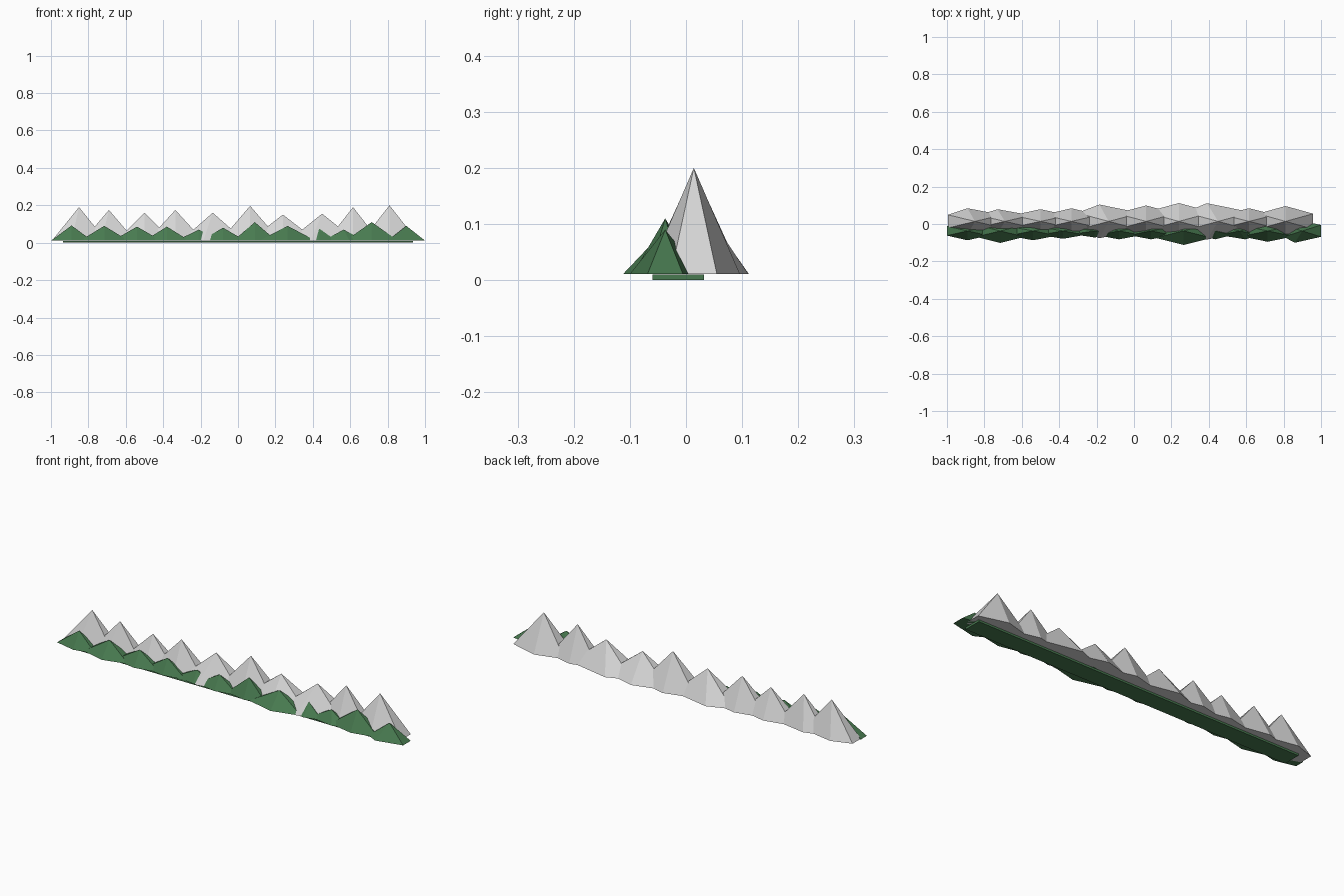
import bpy
import bmesh
from math import cos, sin, radians

cube = bpy.data.objects.get("Cube")
if cube:
    bpy.data.objects.remove(cube, do_unlink=True)


def make_material(name, colour):
    material = bpy.data.materials.new(name)
    material.use_nodes = True
    material.diffuse_color = colour
    shader = material.node_tree.nodes["Principled BSDF"]
    shader.inputs["Base Color"].default_value = colour
    shader.inputs["Roughness"].default_value = 0.9
    return material


rock_grey = make_material("rock grey", (0.67, 0.67, 0.67, 1))
hill_green = make_material("hill green", (0.065, 0.195, 0.08, 1))
FLOOR = 0.011


def finish(name, bm, material):
    bmesh.ops.recalc_face_normals(bm, faces=bm.faces)
    mesh = bpy.data.meshes.new(name)
    bm.to_mesh(mesh)
    bm.free()
    mesh.materials.append(material)
    obj = bpy.data.objects.new(name, mesh)
    bpy.context.collection.objects.link(obj)
    return obj


def add_peak(name, x, y, height, half_width, depth, skew, material):
    """Six-sided peak with flat ends; skew slides the front and back corners."""
    bm = bmesh.new()
    ring = []
    for step in range(6):
        angle = radians(30 + 60 * step)
        px = half_width * cos(angle) / cos(radians(30))
        if step in (1, 4):
            px += skew
        ring.append(bm.verts.new((x + px, y + depth * sin(angle), FLOOR)))
    apex = bm.verts.new((x, y, height))
    bm.faces.new(ring)
    for a, b in zip(ring, ring[1:] + ring[:1]):
        bm.faces.new((a, b, apex))
    return finish(name, bm, material)


# Rear range of grey mountains: x, height, half width, depth, skew
mountains = [
    (-0.85, 0.19, 0.145, 0.07, -0.04),
    (-0.69, 0.175, 0.14, 0.065, -0.04),
    (-0.5, 0.16, 0.15, 0.065, 0),
    (-0.335, 0.175, 0.15, 0.07, 0),
    (-0.135, 0.16, 0.17, 0.09, -0.05),
    (0.065, 0.197, 0.16, 0.085, 0),
    (0.24, 0.15, 0.18, 0.098, 0),
    (0.45, 0.155, 0.18, 0.097, -0.06),
    (0.615, 0.19, 0.14, 0.07, 0),
    (0.81, 0.2, 0.148, 0.082, 0),
]
for i, (x, height, width, depth, skew) in enumerate(mountains):
    add_peak(f"mountain_{i + 1}", x, 0.014, height, width, depth, skew, rock_grey)

# Front range of green hills: x, height, half width, depth, skew
hills = [
    (-0.89, 0.092, 0.11, 0.05, 0),
    (-0.715, 0.09, 0.13, 0.064, 0),
    (-0.54, 0.086, 0.13, 0.05, 0),
    (-0.38, 0.086, 0.12, 0.042, 0),
    (-0.21, 0.07, 0.12, 0.035, 0),
    (-0.08, 0.08, 0.12, 0.045, 0),
    (0.09, 0.11, 0.115, 0.045, 0),
    (0.265, 0.09, 0.15, 0.075, 0),
    (0.435, 0.075, 0.09, 0.045, 0),
    (0.565, 0.07, 0.11, 0.045, 0.03),
    (0.715, 0.11, 0.14, 0.058, 0),
    (0.9, 0.09, 0.1, 0.063, -0.04),
]
for i, (x, height, width, depth, skew) in enumerate(hills):
    add_peak(f"hill_{i + 1}", x, -0.037, height, width, depth, skew, hill_green)

# Thin ground strip under both ranges
bm = bmesh.new()
bmesh.ops.create_cube(bm, size=1)
bmesh.ops.scale(bm, vec=(1.87, 0.092, FLOOR - 0.001), verts=bm.verts)
bmesh.ops.translate(bm, vec=(0, -0.014, (FLOOR - 0.001) / 2), verts=bm.verts)
finish("ground_strip", bm, hill_green)
